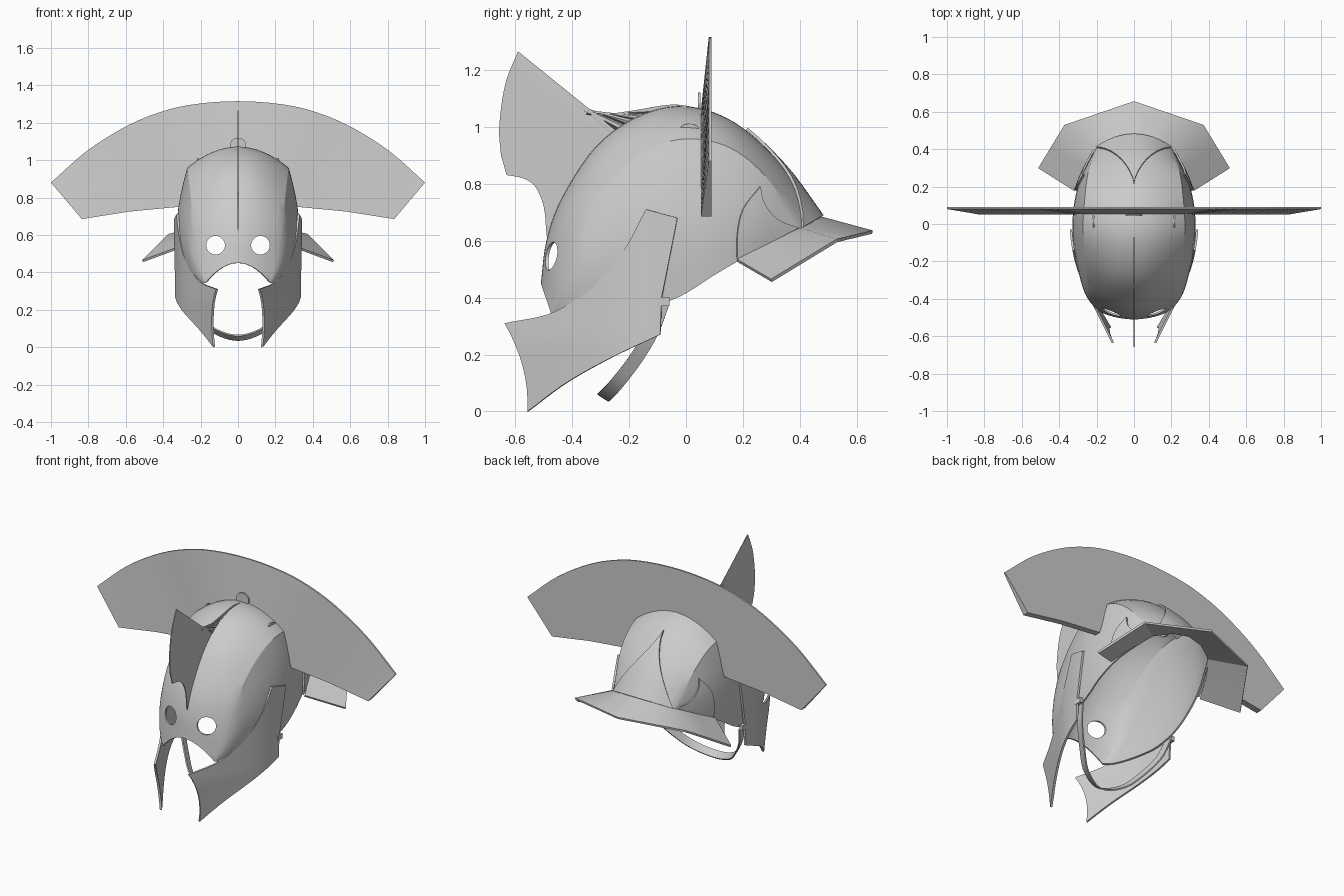
import bpy, bmesh, math
from mathutils import Vector
from mathutils.bvhtree import BVHTree

old = bpy.data.objects.get("Cube")
if old:
    bpy.data.objects.remove(old, do_unlink=True)

steel = bpy.data.materials.new("plain grey")
steel.use_nodes = True
GREY = (0.6, 0.6, 0.6, 1)
steel.diffuse_color = GREY
steel.node_tree.nodes["Principled BSDF"].inputs["Base Color"].default_value = GREY


def smooth_curve(points, steps):
    """Catmull-Rom curve through the points."""
    p = [Vector(q) for q in points]
    p = [2 * p[0] - p[1]] + p + [2 * p[-1] - p[-2]]
    out = []
    for a, b, c, d in zip(p, p[1:], p[2:], p[3:]):
        for i in range(steps):
            t = i / steps
            out.append(b + (c - a) * t / 2 + (a * 2 - b * 5 + c * 4 - d) * t * t / 2
                       + (b * 3 - a - c * 3 + d) * t ** 3 / 2)
    return out + [p[-2]]


def straight_curve(points, steps):
    p = [Vector(q) for q in points]
    return [a.lerp(b, i / steps) for a, b in zip(p, p[1:]) for i in range(steps)] + [p[-1]]


def rule(a, b, n=1):
    """Rows of points running from curve a to curve b."""
    return [[u.lerp(v, i / n) for u, v in zip(a, b)] for i in range(n + 1)]


def mirrored(half):
    """Full run of points from one side to the other; half ends at the middle."""
    return half + [(-p[0],) + tuple(p[1:]) for p in half[-2::-1]]


def activate(obj):
    bpy.ops.object.select_all(action='DESELECT')
    obj.select_set(True)
    bpy.context.view_layer.objects.active = obj


def sheet(name, rows, thick=0.0, side=1, cutter=None):
    bm = bmesh.new()
    grid = [[bm.verts.new((p[0] * side, p[1], p[2])) for p in row] for row in rows]
    for r, q in zip(grid, grid[1:]):
        for i in range(len(r) - 1):
            bm.faces.new((r[i], r[i + 1], q[i + 1], q[i]))
    bmesh.ops.remove_doubles(bm, verts=bm.verts, dist=1e-4)
    if not thick:
        bmesh.ops.holes_fill(bm, edges=[e for e in bm.edges if e.is_boundary], sides=0)
    bmesh.ops.recalc_face_normals(bm, faces=bm.faces)
    mesh = bpy.data.meshes.new(name)
    bm.to_mesh(mesh)
    bm.free()
    mesh.materials.append(steel)
    obj = bpy.data.objects.new(name, mesh)
    bpy.context.collection.objects.link(obj)
    activate(obj)
    if thick:
        mod = obj.modifiers.new("thickness", 'SOLIDIFY')
        mod.thickness, mod.offset = thick, 0
        bpy.ops.object.modifier_apply(modifier=mod.name)
    if cutter:
        mod = obj.modifiers.new("holes", 'BOOLEAN')
        mod.operation, mod.solver, mod.object = 'DIFFERENCE', 'EXACT', cutter
        bpy.ops.object.modifier_apply(modifier=mod.name)
    bpy.ops.object.shade_smooth_by_angle(angle=math.radians(25))
    return obj


# Bowl: middle line, crease line and lower rim, from face to nape
mid = smooth_curve([(0, -.505, .45), (0, -.485, .6), (0, -.43, .75), (0, -.31, .93), (0, -.16, 1.035),
                    (0, 0, 1.067), (0, .17, 1.01), (0, .34, .855), (0, .47, .68)], 5)
crease = smooth_curve([(.17, -.47, .345), (.205, -.435, .5), (.235, -.37, .67), (.25, -.26, .815),
                       (.262, -.13, .915), (.268, 0, .955), (.258, .15, .925), (.24, .28, .82), (.2, .4, .64)], 5)
rim = smooth_curve([(.17, -.47, .345), (.2, -.43, .34), (.23, -.37, .34), (.265, -.27, .345),
                    (.295, -.15, .36), (.31, -.02, .405), (.31, .1, .48), (.28, .23, .555), (.2, .4, .64)], 5)
LAST = len(mid) - 1


def top_panel(i, s):
    p = mid[i].lerp(crease[i], s * s)
    p.x = crease[i].x * s
    return p


def side_panel(i, s):
    p = crease[i].lerp(rim[i], s)
    p.x += .035 * math.sin(math.pi * s) * math.sin(math.pi * i / LAST)
    return p


N = 8
bowl_rows = []
for i in range(LAST + 1):
    half = [tuple(side_panel(i, 1 - k / N)) for k in range(N)] + [tuple(top_panel(i, 1 - k / N)) for k in range(N + 1)]
    bowl_rows.append(mirrored(half))

# Eye holes are cut with two round pegs
cut_mesh = bpy.data.meshes.new("eye_cutter")
bm = bmesh.new()
for x in (-.12, .12):
    new = bmesh.ops.create_cone(bm, cap_ends=True, segments=32, radius1=.05, radius2=.05, depth=.4)["verts"]
    for v in new:
        v.co = Vector((v.co.x + x, v.co.z - .52, v.co.y + .545))
bmesh.ops.recalc_face_normals(bm, faces=bm.faces)
bm.to_mesh(cut_mesh)
bm.free()
cutter = bpy.data.objects.new("eye_cutter", cut_mesh)
cutter.hide_render = True
bpy.context.collection.objects.link(cutter)
bowl = sheet("bowl", bowl_rows, .01, cutter=cutter)
bpy.data.objects.remove(cutter, do_unlink=True)
bm = bmesh.new()
bm.from_mesh(bowl.data)
tree = BVHTree.FromBMesh(bm)
bm.free()


def on_side(p):
    """Put a point just outside the side of the bowl."""
    hit = tree.ray_cast(Vector((2, p.y, p.z)), Vector((-1, 0, 0)))[0]
    return Vector(((hit.x if hit else p.x) + .008, p.y, p.z))


# Wide crest, wedge-shaped: thick below, thin along its upper edge
crest_top = smooth_curve(mirrored([(1, 0, .88), (.8, 0, 1.055), (.58, 0, 1.19), (.38, 0, 1.268),
                                   (.2, 0, 1.303), (0, 0, 1.315)]), 4)
crest_low = straight_curve(mirrored([(.835, 0, .685), (.58, 0, .725), (.32, 0, .75), (.262, 0, .94),
                                     (.15, 0, 1.02), (0, 0, 1.055)]), 4)


def at_depth(line, y):
    return [Vector((p.x, y, p.z)) for p in line]


lower_back = at_depth(crest_low, .09)
sheet("wide_crest", [lower_back, at_depth(crest_top, .09), at_depth(crest_top, .08),
                     at_depth(crest_low, .052), lower_back])

# Front fin, standing on the middle line
fin_outer = (smooth_curve([(0, -.49, .62), (0, -.5, .72), (0, -.53, .79), (0, -.575, .822), (0, -.63, .83)], 4)
             + smooth_curve([(0, -.65, .9), (0, -.656, 1.0), (0, -.635, 1.15), (0, -.59, 1.265)], 4)
             + smooth_curve([(0, -.55, 1.17), (0, -.5, 1.1), (0, -.43, 1.053), (0, -.33, 1.04),
                             (0, -.2, 1.055), (0, -.05, 1.078), (0, .05, 1.065)], 4))
base = straight_curve(mid[5:28], 8)
fin_inner = [base[round(k * (len(base) - 1) / (len(fin_outer) - 1))] for k in range(len(fin_outer))]
sheet("front_fin", rule(fin_inner, fin_outer), .006)

# Pointed plate on the nape
nape_rows = []
first = 31
for i in range(first, LAST + 1):
    width = ((i - first) / (LAST - first)) ** 1.6
    lift = Vector((0, .009, .007))
    nape_rows.append([Vector((k * top_panel(i, width * abs(k)).x / max(abs(k), .01) if k else 0, 0, 0))
                      + Vector((0, *top_panel(i, width * abs(k)).yz)) + lift
                      for k in [j / 6 for j in range(-6, 7)]])
sheet("nape_plate", nape_rows, .01)

# Faceted neck brim
brim_in = mirrored([(.32, .18, .53), (.265, .3, .59), (.2, .4, .64), (.1, .4525, .67), (0, .47, .68)])
brim_out = mirrored([(.51, .3, .46), (.44, .415, .53), (.37, .53, .6), (.185, .592, .615), (0, .655, .63)])
sheet("neck_brim", [brim_in, brim_out], .012)


def disc(name, centre, u, v):
    c = Vector(centre)
    ring = [c + Vector(u) * math.cos(a) + Vector(v) * math.sin(a) for a in [k * math.tau / 24 for k in range(25)]]
    sheet(name, [[c] * 25, ring], .008)


disc("middle_tab", (0, .047, 1.083), (.042, 0, 0), (0, 0, .037))

# Paired parts
cheek_top = smooth_curve([(0, -.635, .31), (0, -.46, .35), (0, -.31, .455), (0, -.215, .57), (0, -.14, .71)], 6)
cheek_low = (smooth_curve([(0, -.555, 0), (0, -.42, .1), (0, -.26, .19), (0, -.09, .27)], 6)
             + straight_curve([(0, -.085, .4), (0, -.03, .68)], 5))
spread = smooth_curve([(.11, -.64, 0), (.155, -.55, 0), (.21, -.44, 0), (.275, -.3, 0), (.31, -.2, 0),
                       (.33, -.1, 0), (.34, 0, 0)], 8)


def cheek_x(y, z):
    near = min(spread, key=lambda q: abs(q.y - y))
    other = min((q for q in spread if q is not near), key=lambda q: abs(q.y - y))
    f = (y - near.y) / (other.y - near.y)
    return near.x + (other.x - near.x) * f - .1 * max(0, .25 - z) * min(1, max(0, -y - .1) / .4)


cheek_low = cheek_low[:len(cheek_top)]
if len(cheek_low) < len(cheek_top):
    cheek_low += [cheek_low[-1]] * (len(cheek_top) - len(cheek_low))
cheek_rows = rule(cheek_top, cheek_low, 8)
for r, row in enumerate(cheek_rows):
    for k, p in enumerate(row):
        s = r / 8
        p.y += .1 * s * (1 - s) * (1 - k / (len(row) - 1)) ** 3
        p.x = cheek_x(p.y, p.z)

leaf_front = smooth_curve([(.3, .26, .79), (.3, .2, .71), (.3, .18, .62), (.31, .18, .535)], 4)
leaf_back = smooth_curve([(.3, .26, .79), (.28, .275, .73), (.25, .32, .675), (.2, .395, .645)], 4)
leaf_rows = [[on_side(p) for p in row] for row in rule(leaf_front, leaf_back, 6)]

for side, label in ((1, "left"), (-1, "right")):
    sheet(label + "_cheek_guard", cheek_rows, .012, side)
    sheet(label + "_brim_leaf", leaf_rows, .01, side)
    disc(label + "_tab", (.215 * side, .012, .985), (0, .036, 0), (0, 0, .026))
    # Hinge block behind the cheek guard
    bpy.ops.mesh.primitive_cube_add(size=1, location=(.328 * side, -.08, .385))
    hinge = bpy.context.object
    hinge.name = label + "_hinge"
    hinge.scale = (.02, .045, .03)
    hinge.data.materials.append(steel)

# Chin strap
strap = smooth_curve(mirrored([(.315, -.08, .385), (.285, -.12, .28), (.22, -.18, .18),
                               (.13, -.25, .09), (0, -.29, .05)]), 6)
edge = Vector((0, .02, -.013))
sheet("chin_strap", [[p - edge for p in strap], [p + edge for p in strap]], .008)
